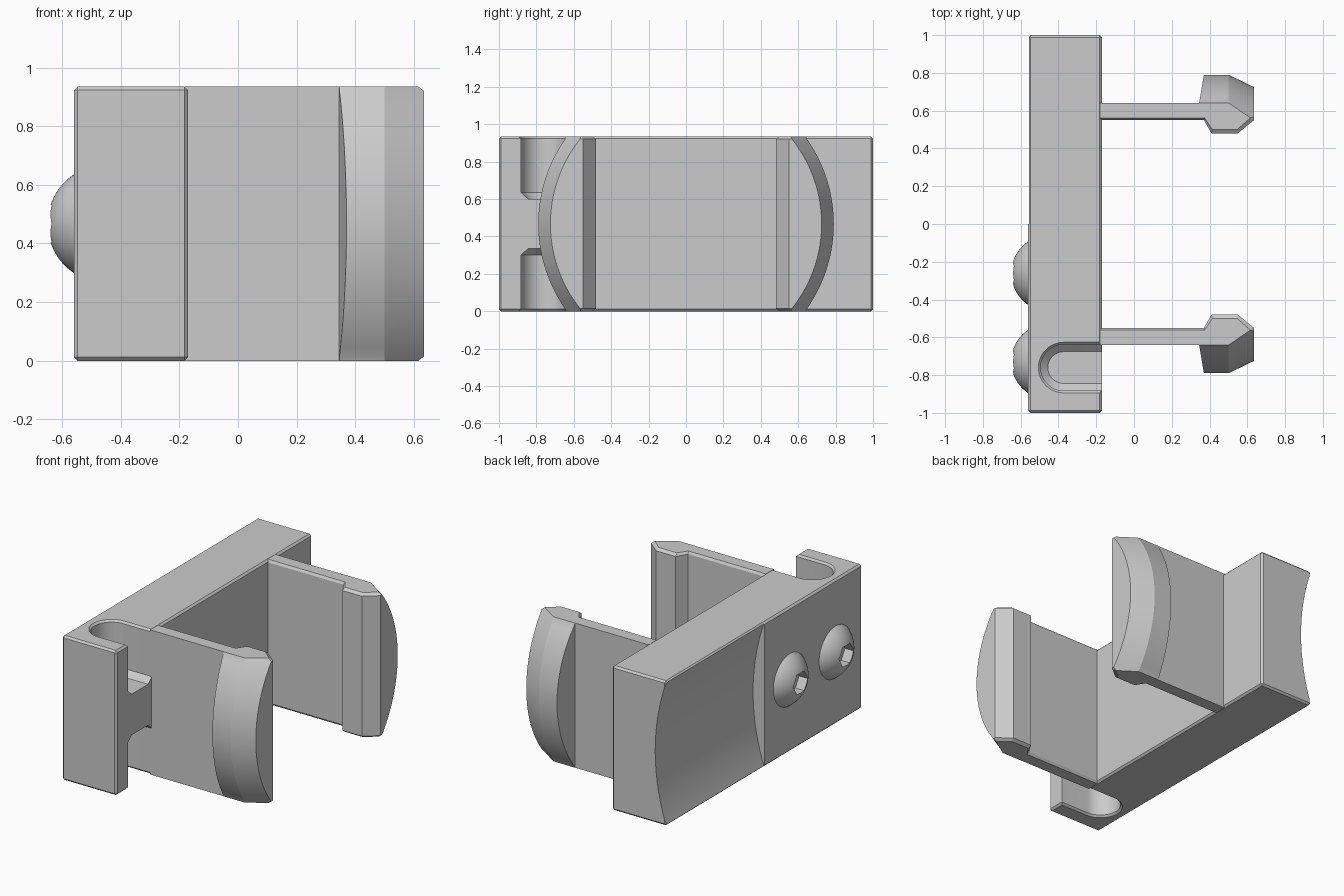
import bpy, bmesh, math

if "Cube" in bpy.data.objects:
    bpy.data.objects.remove(bpy.data.objects["Cube"])

H = 0.935            # overall height
MID = H / 2

grey = bpy.data.materials.new("light grey")
grey.diffuse_color = (0.6, 0.6, 0.6, 1)
grey.use_nodes = True
grey.node_tree.nodes["Principled BSDF"].inputs["Base Color"].default_value = grey.diffuse_color


def finish(name, bm):
    bmesh.ops.recalc_face_normals(bm, faces=bm.faces)
    mesh = bpy.data.meshes.new(name)
    bm.to_mesh(mesh)
    bm.free()
    mesh.materials.append(grey)
    obj = bpy.data.objects.new(name, mesh)
    bpy.context.collection.objects.link(obj)
    return obj


def loft(name, sections):
    """Skin a list of equal-length point rings and cap both ends."""
    bm = bmesh.new()
    rings = [[bm.verts.new(p) for p in s] for s in sections]
    n = len(rings[0])
    for a, b in zip(rings, rings[1:]):
        for i in range(n):
            j = (i + 1) % n
            bm.faces.new((a[i], a[j], b[j], b[i]))
    bm.faces.new(rings[0])
    bm.faces.new(rings[-1])
    return finish(name, bm)


def cut(obj, cutter):
    cutter.hide_render = True
    mod = obj.modifiers.new("cut", 'BOOLEAN')
    mod.operation = 'DIFFERENCE'
    mod.solver = 'EXACT'
    mod.object = cutter
    bpy.context.view_layer.objects.active = obj
    bpy.ops.object.modifier_apply(modifier=mod.name)
    bpy.data.objects.remove(cutter)


def smooth(obj):
    for p in obj.data.polygons:
        p.use_smooth = True
    obj.data.set_sharp_from_angle(angle=math.radians(20))


# Back bar with small chamfers
bm = bmesh.new()
bmesh.ops.create_cube(bm, size=1)
for v in bm.verts:
    v.co.x = -0.365 + v.co.x * 0.39
    v.co.y *= 2
    v.co.z = MID + v.co.z * H
bmesh.ops.bevel(bm, geom=bm.edges[:], offset=0.012, segments=1,
                affect='EDGES', profile=0.5)
bar = finish("back_bar", bm)

# Shallow curved recess on the left face, back half
depth = 0.08
R = (MID ** 2 + depth ** 2) / (2 * depth)
ring = []
for i in range(33):
    d = -0.49 + 0.98 * i / 32
    ring.append((-0.56 + depth - R + math.sqrt(R * R - d * d), MID + d))
ring += [(-0.9, MID + 0.49), (-0.9, MID - 0.49)]
cut(bar, loft("recess_cutter", [[(x, y, z) for x, z in ring] for y in (0.0, 1.2)]))


# Round-ended slots entering from top and bottom, leaving a middle web
def slot_ring(r, z):
    cx, cy = -0.372, -0.76
    pts = [(0.0, cy + r, z)]
    for i in range(25):
        a = math.pi / 2 + math.pi * i / 24
        pts.append((cx + r * math.cos(a), cy + r * math.sin(a), z))
    return pts + [(0.0, cy - r, z)]


for flip in (False, True):
    levels = [(0.084, 0.6), (0.122, 0.635), (0.122, H - 0.012), (0.144, H + 0.01)]
    cut(bar, loft("slot_cutter",
                  [slot_ring(r, H - z if flip else z) for r, z in levels]))
smooth(bar)


# Clip arms with hooked heads whose outer side is round about the x axis
def arm_ring(z, e, side):
    d = z - MID
    r1 = max(math.sqrt(0.79 ** 2 - d * d), 0.641)
    r2 = max(math.sqrt(0.725 ** 2 - d * d), 0.553 + e / 2)
    back = 0.345 + 0.025 * (r1 - 0.64) / 0.15
    prof = [(-0.18, 0.55 + e / 2), (0.37 + e / 4, 0.55 + e / 2), (0.41 + e / 4, 0.48 + e),
            (0.55 - e / 4, 0.48 + e), (0.635 - e, 0.55 + e / 2), (0.635 - e, r2),
            (0.5, r1), (back, r1), (0.345, 0.64), (-0.18, 0.64)]
    return [(x, side * y, z) for x, y in prof]


for side, label in ((1, "back"), (-1, "front")):
    c = 0.015
    rings = [arm_ring(0, 0.02, side)]
    rings += [arm_ring(c + (H - 2 * c) * i / 32, 0, side) for i in range(33)]
    rings += [arm_ring(H, 0.02, side)]
    smooth(loft(label + "_clip_arm", rings))

# Domed screw heads with hexagon sockets
for k, y in enumerate((-0.26, -0.728)):
    r0, h = 0.168, 0.09
    Rs = (r0 * r0 + h * h) / (2 * h)
    top = math.asin(r0 / Rs)

    def circle(r, x, n, off=0.0):
        return [(x, y + r * math.cos(math.tau * i / n + off),
                 MID + r * math.sin(math.tau * i / n + off)) for i in range(n)]

    rings = [circle(r0, -0.54, 48)]
    for i in range(12):
        a = top * (1 - i / 12)
        rings.append(circle(Rs * math.sin(a), -0.56 - h + Rs * (1 - math.cos(a)), 48))
    head = loft("screw_head_%d" % (k + 1), rings)
    cut(head, loft("socket_cutter", [circle(0.074, x, 6) for x in (-0.575, -0.75)]))
    smooth(head)
